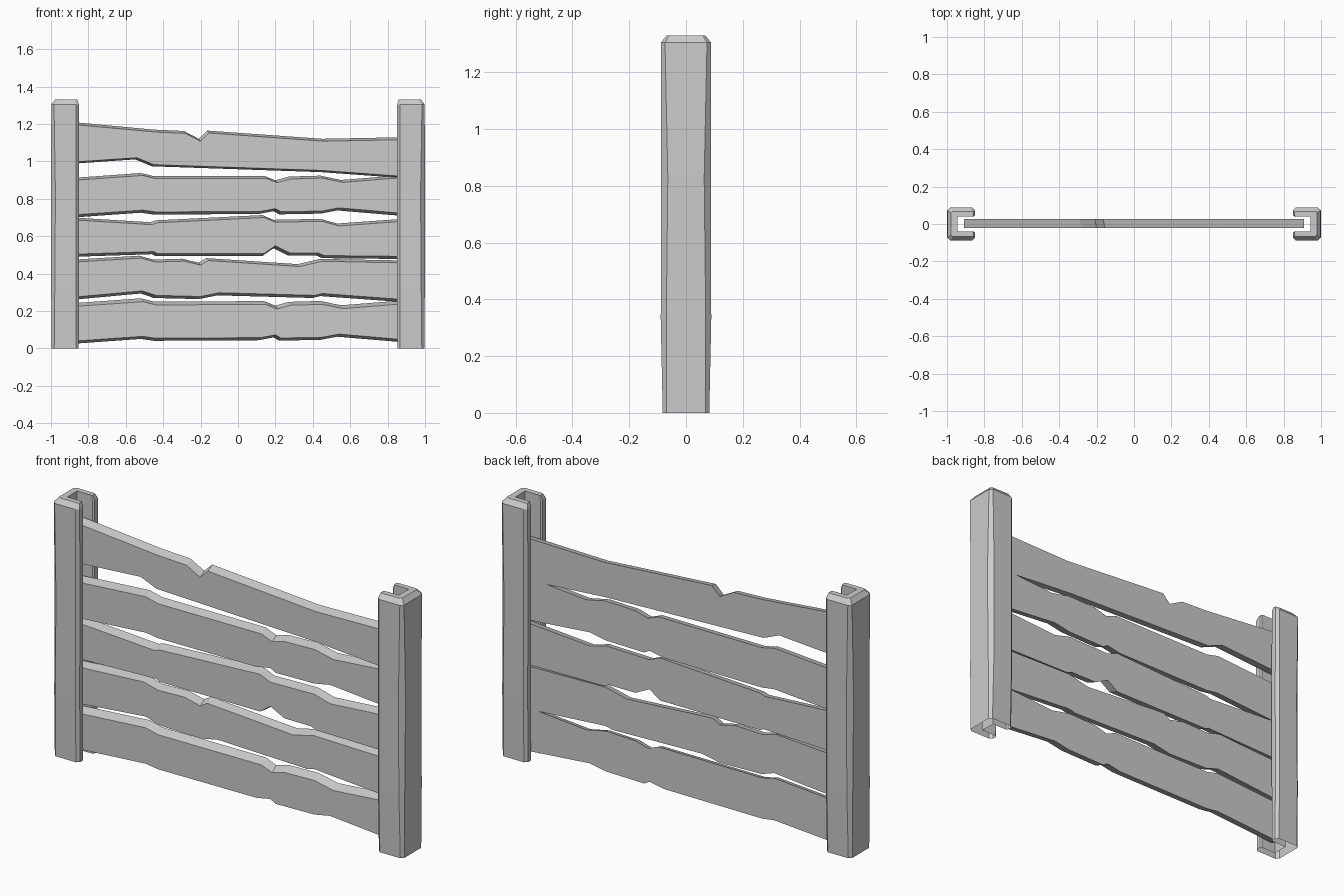
import bpy, bmesh, math


def make_object(name, bm):
    bmesh.ops.recalc_face_normals(bm, faces=bm.faces)
    mesh = bpy.data.meshes.new(name)
    bm.to_mesh(mesh)
    bm.free()
    obj = bpy.data.objects.new(name, mesh)
    bpy.context.collection.objects.link(obj)
    return obj


# Grooved post: C-shaped section lofted upward, slightly uneven like hewn wood
def section(chamfer, wide, inset):
    half = [(-1 + inset, -wide + chamfer + inset * 0.5),
            (-1 + chamfer + inset * 0.6, -wide + inset),
            (-0.865 - inset * 0.3, -wide + inset),
            (-0.85 - inset * 0.4, -wide + 0.015 + inset * 0.5),
            (-0.85 - inset * 0.4, -0.046),
            (-0.858 - inset * 0.2, -0.04),
            (-0.945, -0.04)]
    return half + [(x, -y) for x, y in reversed(half)]


def post(name, angle):
    bm = bmesh.new()
    levels = [(0, 0.015, 0.086, 0.004), (0.33, 0.02, 0.09, 0.001),
              (0.83, 0.024, 0.088, 0), (1.305, 0.015, 0.09, 0.002),
              (1.33, 0.02, 0.09, 0.022)]
    rings = [[bm.verts.new((x, y, z)) for x, y in section(c, w, i)]
             for z, c, w, i in levels]
    n = len(rings[0])
    for low, high in zip(rings, rings[1:]):
        for k in range(n):
            j = (k + 1) % n
            bm.faces.new((low[k], low[j], high[j], high[k]))
    bm.faces.new(rings[-1])
    obj = make_object(name, bm)
    obj.rotation_euler.z = angle


# Ragged plank: front outline, with a slightly larger back outline
def plank(name, top, bottom, drop=0, top_lip=0.013, bottom_lip=0.014):
    bm = bmesh.new()
    under = bottom[::-1]
    front = [bm.verts.new((x, -0.022, z - drop)) for x, z in top + under]
    back = [bm.verts.new((x - 0.01 * (abs(x) < 0.9), 0.026, z - drop + top_lip)) for x, z in top]
    back += [bm.verts.new((x - 0.01 * (abs(x) < 0.9), 0.026, z - drop - bottom_lip)) for x, z in under]
    n = len(front)
    bm.faces.new(front)
    bm.faces.new(back[::-1])
    for k in range(n):
        j = (k + 1) % n
        bm.faces.new((front[k], front[j], back[j], back[k]))
    make_object(name, bm)


post("left_post", 0)
post("right_post", math.pi)

# Planks from top to bottom
plank("top_plank",
      [(-0.91, 1.20), (-0.44, 1.157), (-0.28, 1.15), (-0.20, 1.108), (-0.155, 1.152),
       (0.46, 1.108), (0.91, 1.117)],
      [(-0.91, 0.995), (-0.54, 1.02), (-0.45, 0.983), (0.45, 0.952), (0.91, 0.918)],
      bottom_lip=0.009)

upper_top = [(-0.91, 0.897), (-0.51, 0.925), (-0.44, 0.908), (0.15, 0.91), (0.21, 0.886),
             (0.28, 0.906), (0.45, 0.911), (0.56, 0.888), (0.91, 0.916)]
upper_bottom = [(-0.91, 0.712), (-0.51, 0.74), (-0.44, 0.73), (0.12, 0.733), (0.20, 0.748),
                (0.23, 0.731), (0.45, 0.735), (0.54, 0.752), (0.91, 0.72)]
plank("upper_plank", upper_top, upper_bottom)

plank("middle_plank",
      [(-0.91, 0.689), (-0.46, 0.662), (-0.43, 0.672), (0.14, 0.70), (0.20, 0.675),
       (0.45, 0.68), (0.54, 0.655), (0.91, 0.682)],
      [(-0.91, 0.503), (-0.45, 0.518), (-0.43, 0.508), (0.14, 0.508), (0.20, 0.55),
       (0.28, 0.51), (0.43, 0.51), (0.46, 0.497), (0.91, 0.492)])

plank("lower_plank",
      [(-0.91, 0.46), (-0.52, 0.483), (-0.44, 0.462), (-0.29, 0.467), (-0.20, 0.446),
       (-0.16, 0.47), (0.33, 0.438), (0.45, 0.466), (0.91, 0.457)],
      [(-0.91, 0.272), (-0.51, 0.308), (-0.44, 0.284), (-0.20, 0.278), (-0.10, 0.298),
       (0.41, 0.284), (0.45, 0.294), (0.91, 0.26)])

# Bottom plank repeats the upper plank's outline
plank("bottom_plank", upper_top, upper_bottom, drop=0.675, top_lip=0.018)
